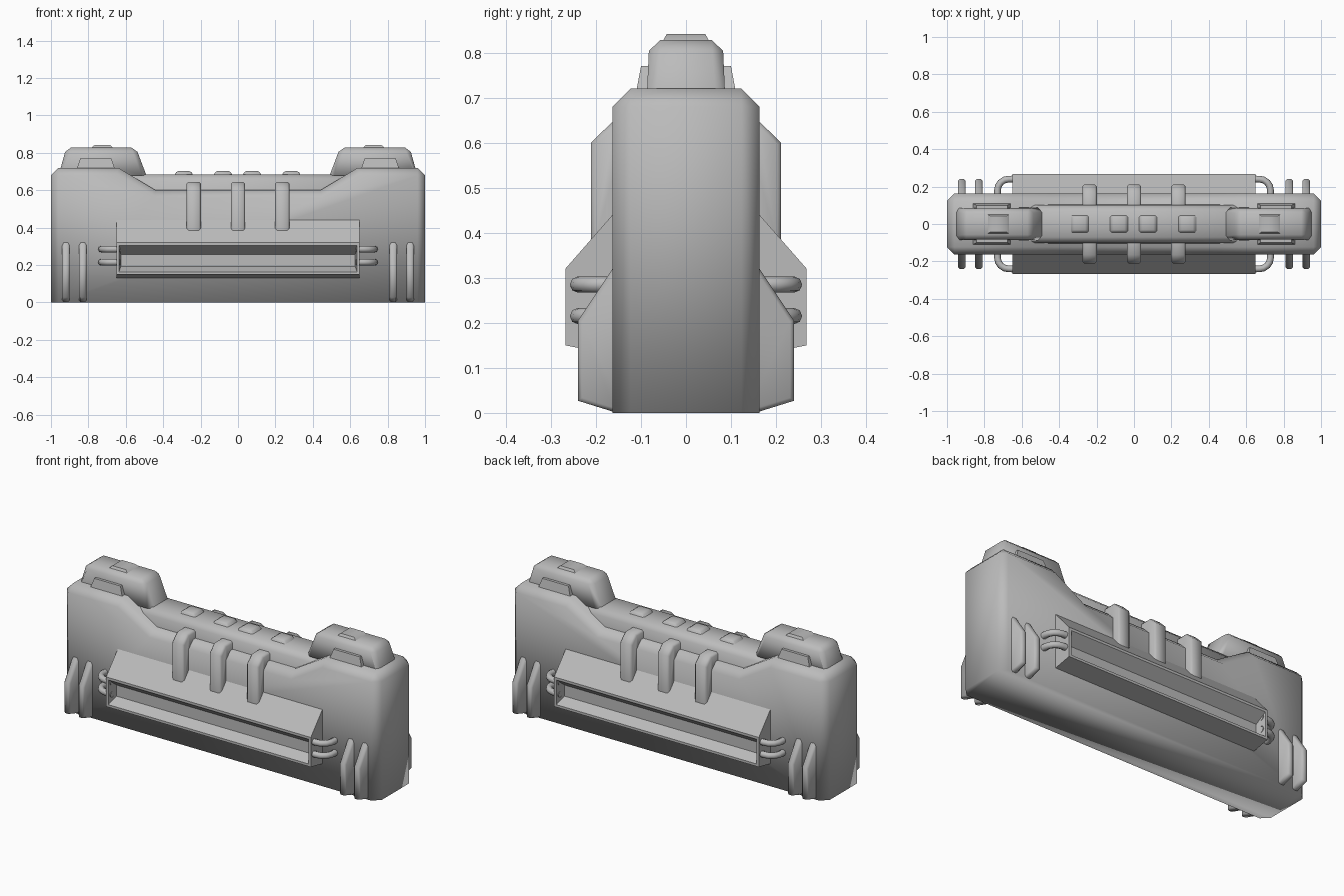
import bpy, bmesh, math
from mathutils import Vector

if "Cube" in bpy.data.objects:
    bpy.data.objects.remove(bpy.data.objects["Cube"])

grey = bpy.data.materials.new("plain grey")
grey.use_nodes = True
grey.diffuse_color = (0.5, 0.5, 0.5, 1)
grey.node_tree.nodes["Principled BSDF"].inputs["Base Color"].default_value = (0.5, 0.5, 0.5, 1)


def finish(name, bm, mirror="", angle=60):
    """Turn the bmesh into a shaded object, mirrored over the given axes."""
    bmesh.ops.recalc_face_normals(bm, faces=bm.faces)
    mesh = bpy.data.meshes.new(name)
    bm.to_mesh(mesh)
    bm.free()
    mesh.materials.append(grey)
    obj = bpy.data.objects.new(name, mesh)
    bpy.context.collection.objects.link(obj)
    bpy.ops.object.select_all(action="DESELECT")
    obj.select_set(True)
    bpy.context.view_layer.objects.active = obj
    bpy.ops.object.shade_smooth_by_angle(angle=math.radians(angle))
    if mirror:
        mod = obj.modifiers.new("Mirror", "MIRROR")
        mod.use_axis = ("X" in mirror, "Y" in mirror, False)
        mod.use_mirror_merge = False
    return obj


def prism(profile, axis, lo, hi):
    """Extrude a (horizontal, z) profile along x or y."""
    bm = bmesh.new()
    place = (lambda a, z, t: (t, a, z)) if axis == "x" else (lambda a, z, t: (a, t, z))
    face = bm.faces.new([bm.verts.new(place(a, z, lo)) for a, z in profile])
    ext = bmesh.ops.extrude_face_region(bm, geom=[face])
    step = Vector(place(0, 0, hi - lo))
    bmesh.ops.translate(bm, vec=step, verts=[v for v in ext["geom"] if isinstance(v, bmesh.types.BMVert)])
    bmesh.ops.recalc_face_normals(bm, faces=bm.faces)
    return bm


def bevel(bm, width, rule=lambda e: True):
    bmesh.ops.bevel(bm, geom=[e for e in bm.edges if rule(e)], offset=width,
                    segments=1, profile=0.5, affect="EDGES")


def frustum(x, z0, z1, bottom, top):
    """Block tapering from bottom half size to top half size."""
    bm = bmesh.new()
    bmesh.ops.create_cube(bm, size=2)
    for v in bm.verts:
        hx, hy = top if v.co.z > 0 else bottom
        v.co = (x + v.co.x * hx, v.co.y * hy, z1 if v.co.z > 0 else z0)
    return bm


def above(z):
    return lambda e: max(v.co.z for v in e.verts) > z


# Main wall with a dipped top and chamfered outer edges
half = [(1, 0), (1, 0.72), (0.64, 0.72), (0.44, 0.6)]
body = prism(half + [(-x, z) for x, z in reversed(half)], "y", -0.163, 0.163)


def outer_edge(e):
    a, b = (v.co for v in e.verts)
    crosswise = abs(a.x - b.x) < 1e-4 and abs(a.z - b.z) < 1e-4
    return max(a.z, b.z) > 0.01 and not (crosswise and abs(a.x) < 0.9)


bevel(body, 0.04, outer_edge)
finish("wall_body", body, angle=100)

# Ridge in the dip, with four studs
ridge = frustum(0, 0.56, 0.685, (0.62, 0.105), (0.62, 0.1))
bevel(ridge, 0.03, above(0.6))
finish("top_ridge", ridge)
for i, x in enumerate((-0.29, -0.08, 0.075, 0.285)):
    stud = frustum(x, 0.67, 0.703, (0.057, 0.05), (0.037, 0.04))
    bevel(stud, 0.008, above(0.68))
    finish(f"ridge_stud_{i + 1}", stud)

# Raised end caps with side blocks and top plates
cap = prism([(0.948, 0.68), (0.948, 0.72), (0.918, 0.828), (0.546, 0.828), (0.49, 0.68)], "y", -0.088, 0.088)
for v in cap.verts:
    if v.co.z > 0.8:
        v.co.y *= 0.92
bevel(cap, 0.024, above(0.73))
finish("end_cap", cap, "X", 100)
block = frustum(0.76, 0.7, 0.77, (0.107, 0.113), (0.083, 0.1))
finish("cap_side_block", block, "X", 30)
plate = frustum(0.725, 0.82, 0.841, (0.065, 0.055), (0.043, 0.043))
finish("cap_top_plate", plate, "X")

# Clamps hooked over the shoulders
clamp = [(-0.09, 0.645), (-0.165, 0.645), (-0.211, 0.6), (-0.211, 0.385), (-0.15, 0.385),
         (-0.15, 0.57), (-0.09, 0.57)]
for name, x in (("right", -0.237), ("middle", 0), ("left", 0.237)):
    bm = prism(clamp, "x", x - 0.038, x + 0.038)
    bevel(bm, 0.01, lambda e: all(v.co.y < -0.16 or v.co.z > 0.64 for v in e.verts)
          and abs(e.verts[0].co.x - e.verts[1].co.x) < 1e-4)
    finish(f"{name}_clamp", bm, "Y")

# Long housing with a hollowed outer face
housing = prism([(-0.15, 0.455), (-0.268, 0.32), (-0.268, 0.15), (-0.15, 0.127)], "x", -0.65, 0.65)
front = min(housing.faces, key=lambda f: f.calc_center_median().y)
bmesh.ops.inset_region(housing, faces=[front], thickness=0.02)
rim = list(front.edges)
floor = bmesh.ops.extrude_discrete_faces(housing, faces=[front])["faces"][0]
for v in floor.verts:
    v.co.y += 0.06
    v.co.z = 0.225 + (v.co.z - 0.235) * 0.45
    v.co.x *= 0.985
finish("light_housing", housing, "Y", 35)

# Pipes from the housing ends into the wall
for name, z in (("upper", 0.285), ("lower", 0.215)):
    path = [Vector((0.63, -0.24, z)), Vector((0.67, -0.24, z))]
    path += [Vector((0.67 + 0.06 * math.sin(a), -0.18 - 0.06 * math.cos(a), z))
             for a in (math.pi / 8 * k for k in range(1, 5))]
    path.append(Vector((0.73, -0.14, z)))
    bm = bmesh.new()
    rings = []
    for i, p in enumerate(path):
        along = (path[min(i + 1, len(path) - 1)] - path[max(i - 1, 0)]).normalized()
        side = along.cross(Vector((0, 0, 1)))
        rings.append([bm.verts.new(p + 0.018 * (side * math.cos(k * math.pi / 4)
                     + Vector((0, 0, math.sin(k * math.pi / 4))))) for k in range(8)])
    for a, b in zip(rings, rings[1:]):
        for k in range(8):
            bm.faces.new((a[k], a[k - 1], b[k - 1], b[k]))
    finish(f"{name}_pipe", bm, "XY")

# Paired fins near the lower corners
fin = [(-0.14, 0.355), (-0.24, 0.205), (-0.24, 0.027), (-0.163, 0.003), (-0.14, 0.003)]
for name, x in (("inner", 0.83), ("outer", 0.92)):
    bm = prism(fin, "x", x - 0.02, x + 0.02)
    bevel(bm, 0.009, lambda e: min(v.co.y for v in e.verts) < -0.15
          and abs(e.verts[0].co.x - e.verts[1].co.x) < 1e-4)
    finish(f"{name}_fin", bm, "XY")
